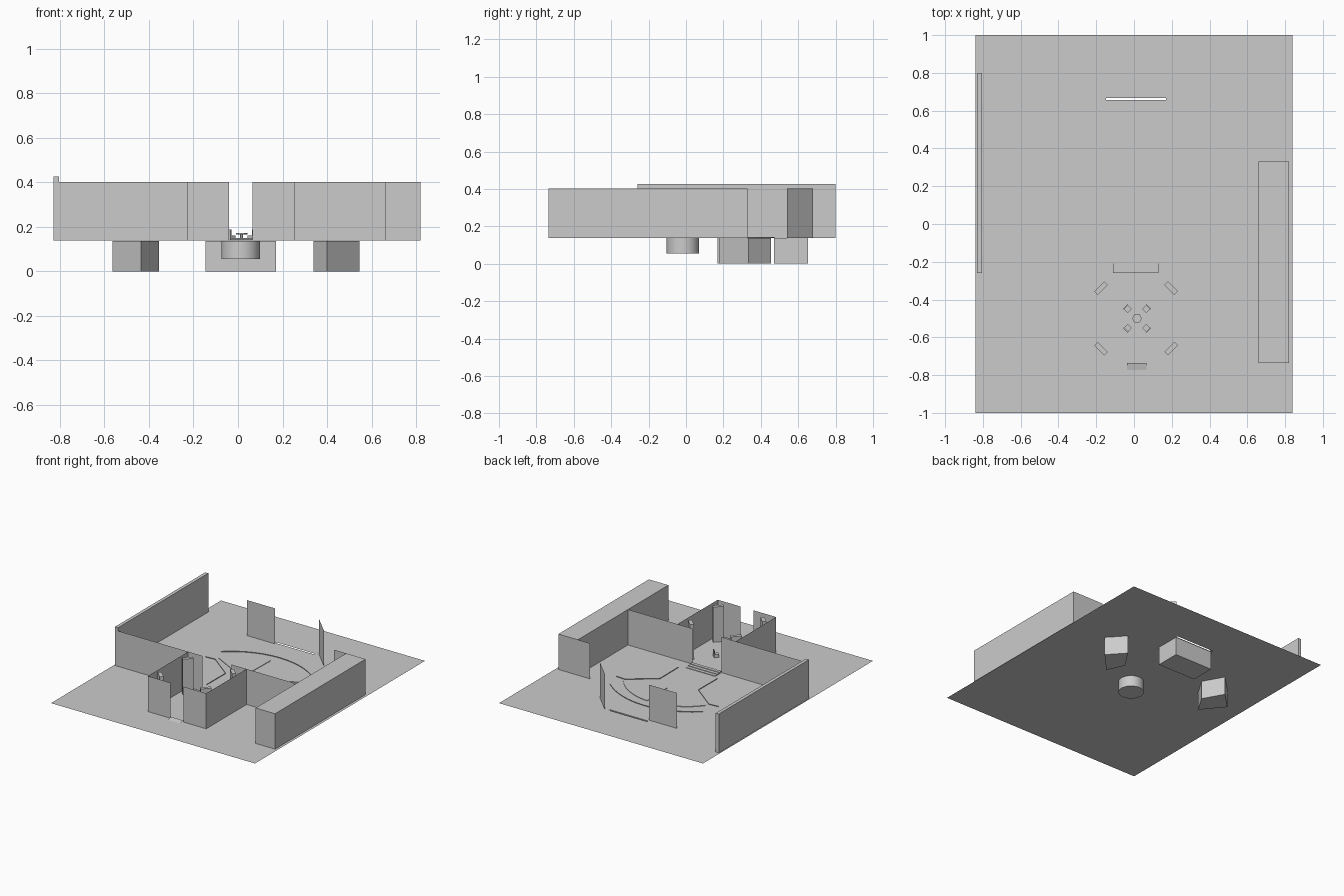
import bpy, bmesh, math
from mathutils import Matrix

if "Cube" in bpy.data.objects:
    bpy.data.objects.remove(bpy.data.objects["Cube"])

G, TOP = 0.138, 0.402      # ground level and wall top


def finish(name, bm):
    bmesh.ops.recalc_face_normals(bm, faces=bm.faces)
    me = bpy.data.meshes.new(name)
    bm.to_mesh(me)
    bm.free()
    ob = bpy.data.objects.new(name, me)
    bpy.context.collection.objects.link(ob)
    return ob


def prism(name, pts, z0, z1):
    """Closed vertical prism over a plan outline."""
    bm = bmesh.new()
    f = bm.faces.new([bm.verts.new((x, y, z0)) for x, y in pts])
    r = bmesh.ops.extrude_face_region(bm, geom=[f])
    bmesh.ops.translate(bm, vec=(0, 0, z1 - z0),
                        verts=[v for v in r["geom"] if isinstance(v, bmesh.types.BMVert)])
    return finish(name, bm)


def box(name, x0, x1, y0, y1, z0, z1):
    return prism(name, [(x0, y0), (x1, y0), (x1, y1), (x0, y1)], z0, z1)


def sheet(name, pts, z0=G, z1=TOP):
    """Thin upright wall following a plan path."""
    bm = bmesh.new()
    cols = [(bm.verts.new((x, y, z0)), bm.verts.new((x, y, z1))) for x, y in pts]
    for a, b in zip(cols, cols[1:]):
        bm.faces.new((a[0], b[0], b[1], a[1]))
    return finish(name, bm)


def arc(cx, cy, r, a0, a1, n=16):
    return [(cx + r * math.cos(math.radians(a0 + (a1 - a0) * i / n)),
             cy + r * math.sin(math.radians(a0 + (a1 - a0) * i / n))) for i in range(n + 1)]


def turned_box(name, x, y, w, d, z0, z1, deg):
    ob = box(name, -w / 2, w / 2, -d / 2, d / 2, z0, z1)
    ob.data.transform(Matrix.Translation((x, y, 0)) @ Matrix.Rotation(math.radians(deg), 4, 'Z'))
    return ob


# Ground sheet with a narrow slot near the rear
bm = bmesh.new()
xs, ys = (-0.84, -0.147, 0.17, 0.84), (-1, 0.656, 0.668, 1)
grid = [[bm.verts.new((x, y, G)) for x in xs] for y in ys]
for j in range(3):
    for i in range(3):
        if (i, j) != (1, 1):
            bm.faces.new((grid[j][i], grid[j][i + 1], grid[j + 1][i + 1], grid[j + 1][i]))
finish("ground", bm)

# Perimeter walls and side block
box("left_wall", -0.83, -0.805, -0.26, 0.80, G, 0.427)
box("right_block", 0.66, 0.82, -0.735, 0.33, G, TOP)
sheet("front_left_wall", [(-0.83, -0.26), (-0.11, -0.26)])
sheet("front_right_wall", [(0.13, -0.26), (0.66, -0.26)])
sheet("rear_right_return", [(0.56, 0.33), (0.66, 0.33)])
sheet("rear_left_panel", [(-0.375, 0.642), (-0.145, 0.642)])
sheet("rear_diagonal_panel", [(0.19, 0.68), (0.33, 0.54)])

# Entrance room with a door gap
sheet("room_wall_left", [(-0.228, -0.26), (-0.228, -0.735), (-0.04, -0.735)])
sheet("room_wall_right", [(0.066, -0.735), (0.253, -0.735), (0.253, -0.26)])
bm = bmesh.new()
bm.faces.new([bm.verts.new(p) for p in ((-0.037, -0.772, 0.141), (0.065, -0.772, 0.141),
                                        (0.065, -0.735, 0.149), (-0.037, -0.735, 0.149))])
finish("door_ramp", bm)

# Corner pillars, and chairs round the table
for sx in (-1, 1):
    for sy in (-1, 1):
        turned_box("corner_pillar", 0.011 + sx * 0.186, -0.5 + sy * 0.16,
                   0.075, 0.027, G, 0.40, -45 * sx * sy)
        cx, cy = 0.016 + sx * 0.049, -0.5 + sy * 0.05
        turn = -45 * sx * sy
        turned_box("chair_seat", cx, cy, 0.03, 0.03, G, 0.16, turn)
        turned_box("chair_back", cx + sx * 0.011, cy + sy * 0.011, 0.034, 0.006, G, 0.188, turn)
prism("table_top", arc(0.016, -0.5, 0.026, 0, 300, 5), 0.166, 0.172)
prism("table_leg", arc(0.016, -0.5, 0.007, 0, 300, 5), G, 0.166)

# Shallow steps behind the entrance
for i in range(3):
    box("entry_step", -0.11, 0.13, -0.26, -0.235 + 0.025 * -i + 0.05, G, G + 0.004 * (i + 1))

# Low seating wedges and outer aisle edge
SX, SY = 0.014, -0.03
for s in (-1, 1):
    a0, a1 = (38, 86.5) if s > 0 else (93.5, 142)
    i0, i1 = (52, 80) if s > 0 else (100, 128)
    outer = arc(SX, -0.03, 0.43, a0, a1)
    inner = arc(SX, -0.03, 0.185, i1, i0)
    prism("seating_wedge", outer + inner, G, G + 0.004)
    sheet("aisle_curb", arc(SX, -0.1, 0.573, 90 - 42 * s, 90), G, G + 0.005)
    sheet("stage_curb", [(SX + s * 0.16, -0.16), (SX + s * 0.158, 0.06),
                         (SX + s * 0.345, 0.205), (SX + s * 0.42, 0.2)], G, G + 0.005)

# Sunken rooms and round pit hanging below the ground
box("rear_pit", -0.145, 0.17, 0.47, 0.652, 0, G - 0.001)
prism("right_pit", [(0.435, 0.455), (0.545, 0.335), (0.40, 0.18), (0.34, 0.31)], 0, G - 0.001)
prism("left_pit", [(-0.44, 0.45), (-0.565, 0.325), (-0.435, 0.168), (-0.355, 0.30)], 0, G - 0.001)
pit = prism("round_pit", arc(0.012, -0.017, 0.087, 0, 348.75, 31), 0.055, G - 0.001)
for f in pit.data.polygons:
    f.use_smooth = abs(f.normal.z) < 0.5
